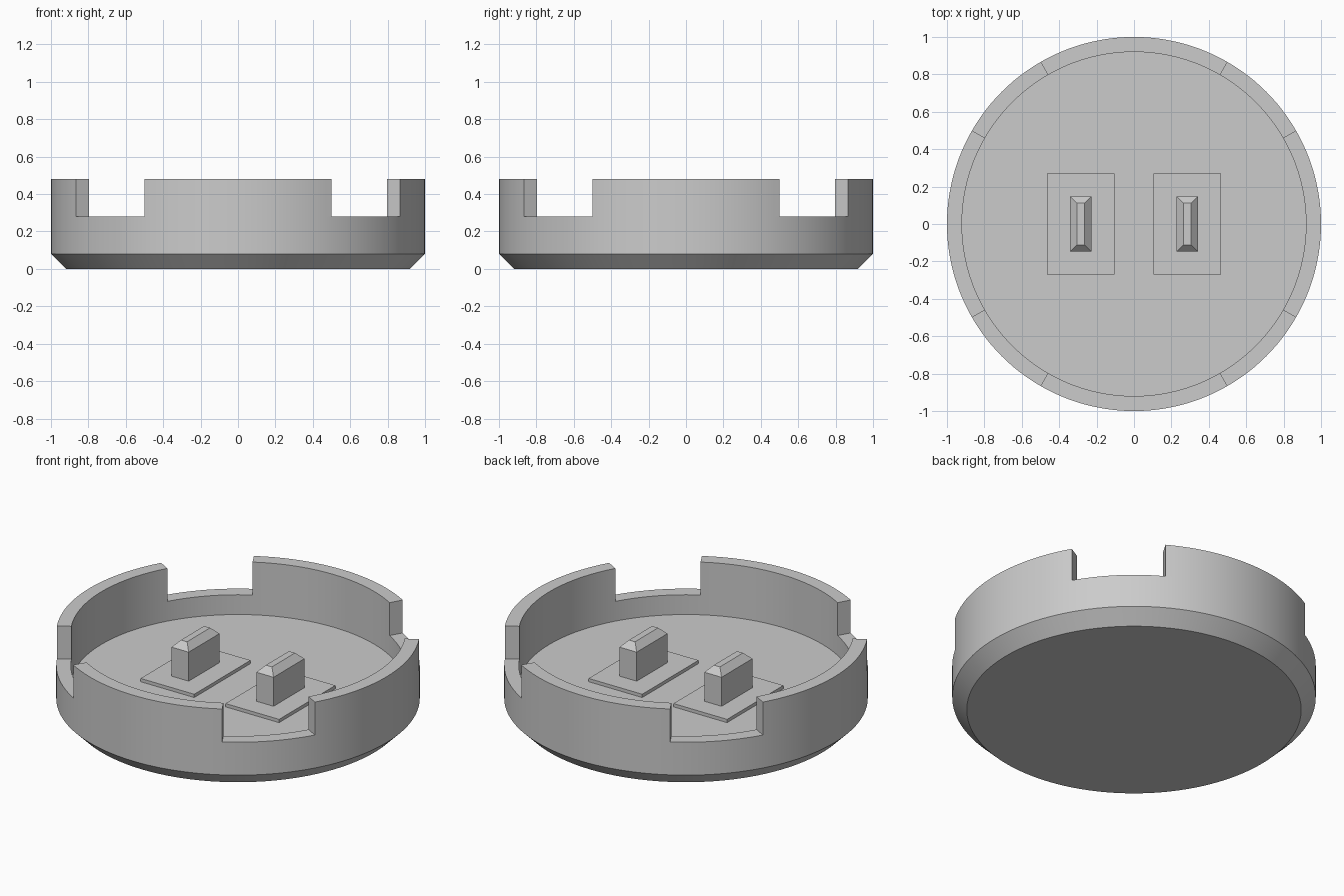
import bpy
import bmesh
import math
from mathutils import Matrix, Vector

if "Cube" in bpy.data.objects:
    bpy.data.objects.remove(bpy.data.objects["Cube"], do_unlink=True)

grey = bpy.data.materials.new("plain_grey")
grey.use_nodes = True
grey.diffuse_color = (0.6, 0.6, 0.6, 1)
grey.node_tree.nodes["Principled BSDF"].inputs["Base Color"].default_value = (0.6, 0.6, 0.6, 1)

SEGMENTS = 144
OUTER, INNER = 1.0, 0.92
FLOOR_Z, NOTCH_Z, RIM_Z = 0.16, 0.28, 0.48
PLATE_TOP = FLOOR_Z + 0.02


def make_object(name, bm, smooth=False):
    bmesh.ops.recalc_face_normals(bm, faces=bm.faces[:])
    mesh = bpy.data.meshes.new(name)
    bm.to_mesh(mesh)
    bm.free()
    mesh.materials.append(grey)
    obj = bpy.data.objects.new(name, mesh)
    bpy.context.collection.objects.link(obj)
    if smooth:
        bpy.ops.object.select_all(action="DESELECT")
        obj.select_set(True)
        bpy.context.view_layer.objects.active = obj
        bpy.ops.object.shade_smooth_by_angle(angle=math.radians(30))
    return obj


def box(bm, size, bottom_centre):
    centre = Vector(bottom_centre) + Vector((0, 0, size[2] / 2))
    matrix = Matrix.Translation(centre) @ Matrix.Diagonal((*size, 1))
    return bmesh.ops.create_cube(bm, size=1, matrix=matrix)["verts"]


# Round tray: chamfered base, wall up to the notch level, recessed floor
bm = bmesh.new()
profile = [(INNER, 0), (OUTER, 0.08), (OUTER, NOTCH_Z), (INNER, NOTCH_Z), (INNER, FLOOR_Z)]
rings = []
for radius, z in profile:
    angles = [math.tau * i / SEGMENTS for i in range(SEGMENTS)]
    rings.append([bm.verts.new((radius * math.cos(a), radius * math.sin(a), z)) for a in angles])
bm.faces.new(rings[0])
bm.faces.new(rings[-1])
rim_faces = []
for level, (low, high) in enumerate(zip(rings, rings[1:])):
    for i in range(SEGMENTS):
        j = (i + 1) % SEGMENTS
        face = bm.faces.new((low[i], low[j], high[j], high[i]))
        # The wall rises everywhere except the middle third of each quarter
        quarter_angle = (360 * (i + 0.5) / SEGMENTS) % 90
        if level == 2 and not 30 < quarter_angle < 60:
            rim_faces.append(face)
bmesh.ops.recalc_face_normals(bm, faces=bm.faces[:])
raised = bmesh.ops.extrude_face_region(bm, geom=rim_faces)["geom"]
raised_verts = [g for g in raised if isinstance(g, bmesh.types.BMVert)]
bmesh.ops.translate(bm, verts=raised_verts, vec=(0, 0, RIM_Z - NOTCH_Z))
make_object("notched_tray", bm, smooth=True)

# Two thin plates, each carrying an upright tab with a tapered top
for side, label in ((-1, "right"), (1, "left")):
    x = side * 0.285
    bm = bmesh.new()
    box(bm, (0.36, 0.54, PLATE_TOP - FLOOR_Z), (x, 0, FLOOR_Z))
    make_object(label + "_plate", bm)

    bm = bmesh.new()
    box(bm, (0.115, 0.296, 0.176), (x, 0, PLATE_TOP))
    top = max(bm.faces, key=lambda f: f.calc_center_median().z)
    bmesh.ops.inset_region(bm, faces=[top], thickness=0.037, use_even_offset=True)
    bmesh.ops.translate(bm, verts=top.verts[:], vec=(0, 0, 0.039))
    make_object(label + "_tab", bm)
